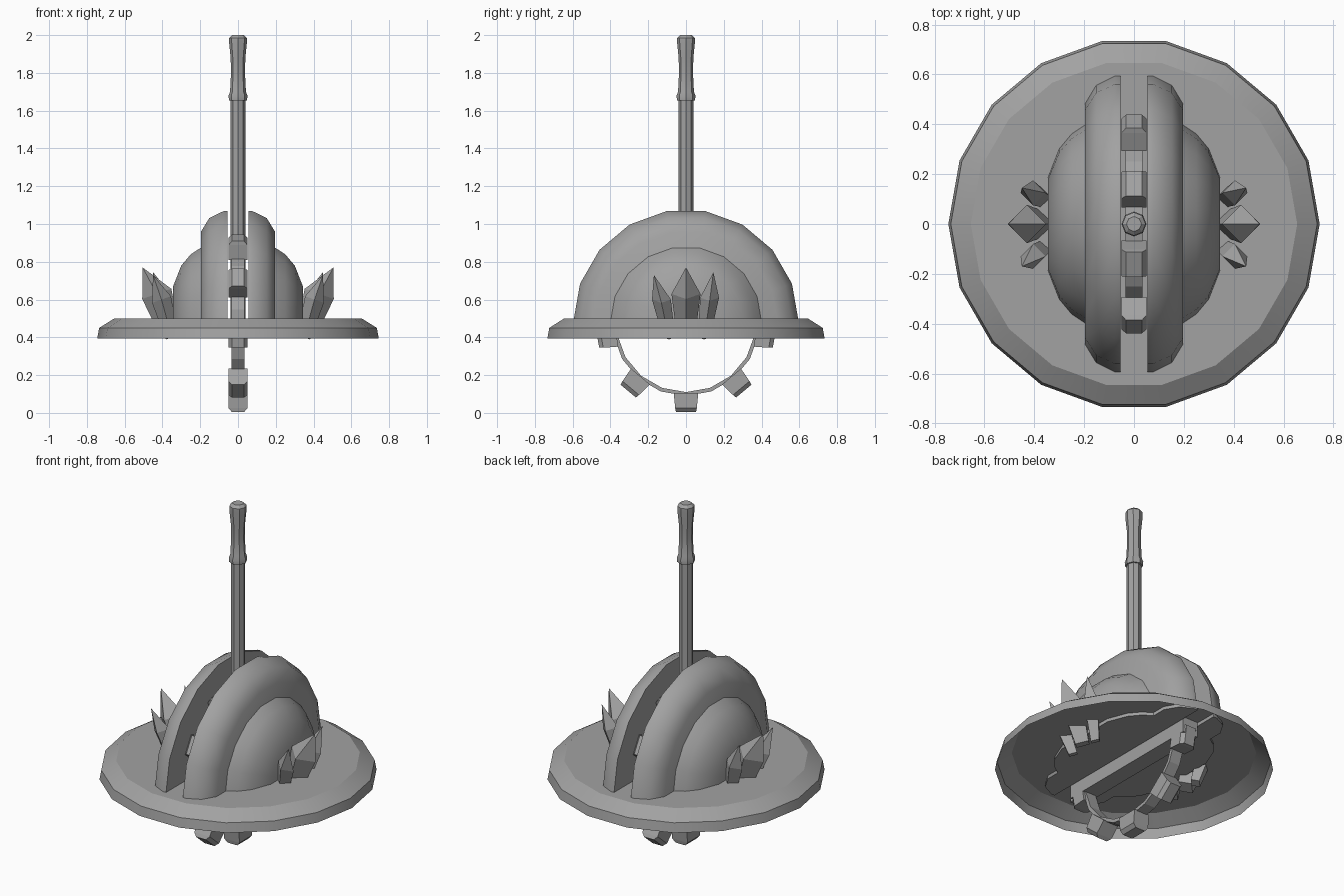
import bpy, bmesh
from math import pi, radians, sin, cos
from mathutils import Vector, Matrix

if "Cube" in bpy.data.objects:
    bpy.data.objects.remove(bpy.data.objects["Cube"])

grey = bpy.data.materials.new("plain_grey")
grey.use_nodes = True
grey.diffuse_color = (0.36, 0.36, 0.36, 1)
grey.node_tree.nodes["Principled BSDF"].inputs["Base Color"].default_value = (0.36, 0.36, 0.36, 1)

CENTRE = Vector((0, 0, 0.48))   # shared centre of the wheel and the domed halves


def finish(name, bm, smooth=None, mirror=False):
    bmesh.ops.remove_doubles(bm, verts=bm.verts, dist=0.0001)
    bmesh.ops.recalc_face_normals(bm, faces=bm.faces)
    mesh = bpy.data.meshes.new(name)
    bm.to_mesh(mesh)
    bm.free()
    mesh.materials.append(grey)
    obj = bpy.data.objects.new(name, mesh)
    bpy.context.collection.objects.link(obj)
    if mirror:
        obj.modifiers.new("Mirror", 'MIRROR')
    if smooth:
        bpy.ops.object.select_all(action='DESELECT')
        obj.select_set(True)
        bpy.context.view_layer.objects.active = obj
        bpy.ops.object.shade_smooth_by_angle(angle=radians(smooth))
    return obj


def lathe(points, axis, angle, steps, centre):
    """Spin a profile about an axis; open half turns get a flat base."""
    bm = bmesh.new()
    verts = [bm.verts.new(p) for p in points]
    edges = [bm.edges.new(pair) for pair in zip(verts, verts[1:])]
    bmesh.ops.spin(bm, geom=verts + edges, cent=centre, axis=axis, angle=angle, steps=steps)
    bmesh.ops.remove_doubles(bm, verts=bm.verts, dist=0.0001)
    if angle < 2 * pi - 0.01:
        bmesh.ops.holes_fill(bm, edges=[e for e in bm.edges if e.is_boundary], sides=0)
    return bm


def upright(profile, sides):
    return lathe([(r, 0, z) for r, z in profile], (0, 0, 1), 2 * pi, sides, (0, 0, 0))


def half_dome(profile):
    return lathe([(x, r, CENTRE.z) for x, r in profile], (1, 0, 0), pi, 9, CENTRE)


# Broad dished plate, open underneath
finish("base_plate", upright([(0, 0.5), (0.655, 0.5), (0.735, 0.45), (0.745, 0.395)], 18), 25)

# Domed halves on each side of the slot
finish("slot_cheek", half_dome([(0.055, 0), (0.055, 0.597), (0.077, 0.597),
                                (0.152, 0.56), (0.197, 0.485), (0.197, 0)]), 35, True)
finish("side_dome", half_dome([(0.19, 0), (0.19, 0.405), (0.25, 0.365), (0.3, 0.305),
                               (0.345, 0.19), (0.345, 0)]), 40, True)

# Bar across the slot, carrying the wheel
bm = bmesh.new()
bmesh.ops.create_cube(bm, size=1, matrix=Matrix.Translation((0, 0, 0.452)) @ Matrix.Diagonal((0.1, 0.94, 0.09, 1)))
finish("slot_bar", bm)

# Thin wheel rim
rim = [(-0.035, 0.37), (-0.035, 0.39), (0.035, 0.39), (0.035, 0.37), (-0.035, 0.37)]
finish("wheel_rim", lathe([(x, 0, CENTRE.z - r) for x, r in rim], (1, 0, 0), 2 * pi, 18, CENTRE))

# Nine tapered teeth around the rim
bm = bmesh.new()
for i in range(9):
    place = Matrix.Translation(CENTRE) @ Matrix.Rotation(i * 2 * pi / 9, 4, 'X')
    rings = []
    for r, half_x, half_y in ((0.375, 0.05, 0.065), (0.455, 0.05, 0.057), (0.476, 0.032, 0.053)):
        rings.append([bm.verts.new(place @ Vector((sx * half_x, sy * half_y, -r)))
                      for sx, sy in ((1, 1), (-1, 1), (-1, -1), (1, -1))])
    bm.faces.new(rings[0])
    bm.faces.new(rings[-1])
    for low, high in zip(rings, rings[1:]):
        for k in range(4):
            bm.faces.new((low[k], low[k - 1], high[k - 1], high[k]))
finish("wheel_teeth", bm)

# Handle rod and waisted grip
finish("handle_rod", upright([(0, 0.48), (0.039, 0.48), (0.039, 1.67), (0, 1.67)], 8), 30)
finish("handle_grip", upright([(0, 1.655), (0.048, 1.655), (0.05, 1.68), (0.042, 1.70), (0.037, 1.80),
                               (0.039, 1.88), (0.047, 1.96), (0.047, 1.985), (0.03, 2.0), (0, 2.0)], 8), 30)


# Crystals: four-sided, wide in the middle, pointed at the top
def crystal(name, foot, belly, tip, foot_r, belly_r):
    bm = bmesh.new()
    rings = []
    for centre, r in ((foot, foot_r), (belly, belly_r)):
        rings.append([bm.verts.new(Vector(centre) + Vector((cos(k * pi / 2), sin(k * pi / 2),
                      -0.35 * cos(k * pi / 2))) * r) for k in range(4)])
    point = bm.verts.new(tip)
    bm.faces.new(rings[0])
    for k in range(4):
        bm.faces.new((rings[0][k - 1], rings[0][k], rings[1][k], rings[1][k - 1]))
        bm.faces.new((rings[1][k - 1], rings[1][k], point))
    finish(name, bm, mirror=True)


crystal("large_crystal", (0.36, 0, 0.42), (0.43, 0, 0.63), (0.505, 0, 0.77), 0.05, 0.077)
crystal("back_crystal", (0.35, 0.095, 0.40), (0.405, 0.125, 0.61), (0.45, 0.145, 0.745), 0.032, 0.05)
crystal("front_crystal", (0.35, -0.09, 0.40), (0.405, -0.13, 0.60), (0.45, -0.17, 0.73), 0.032, 0.05)
